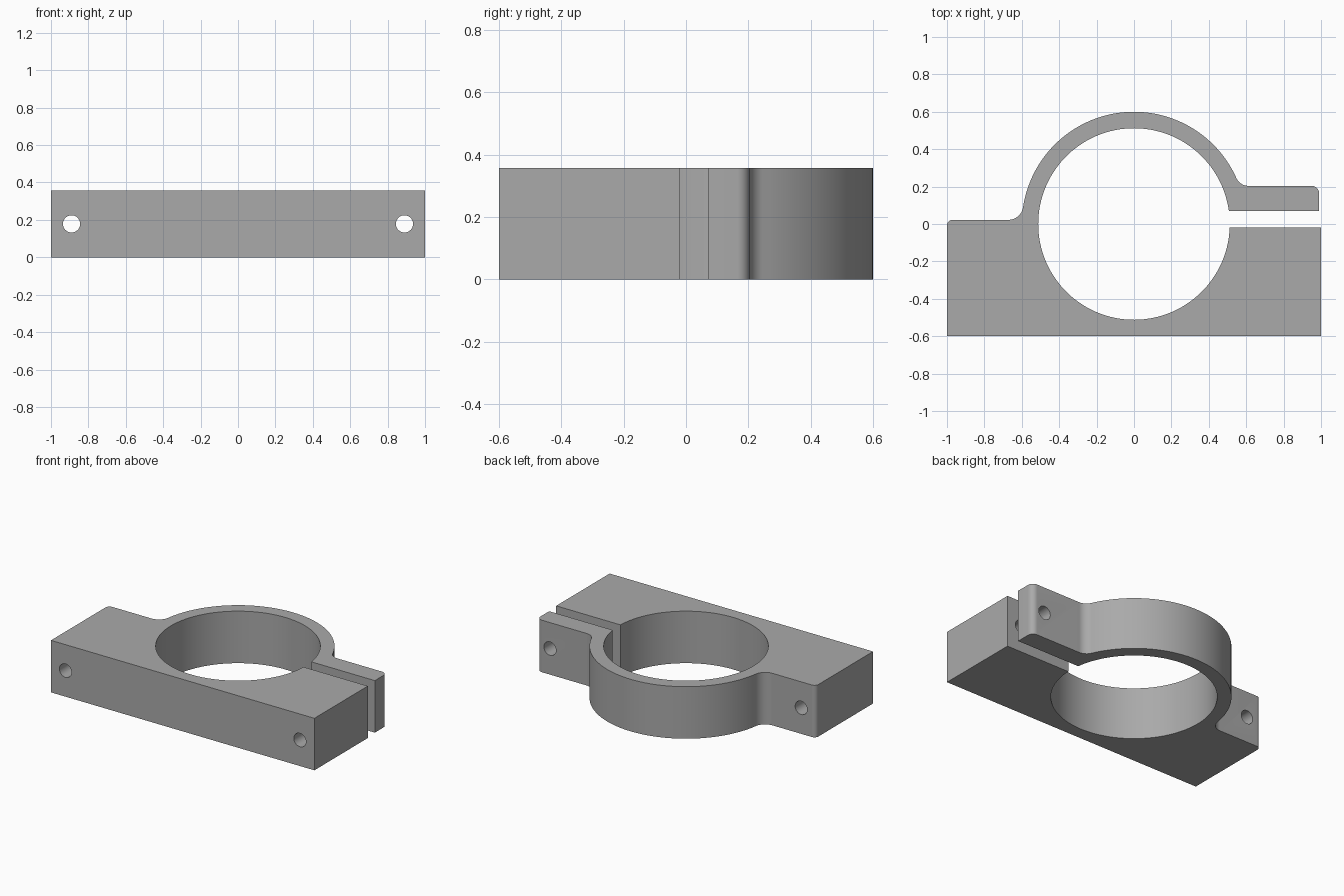
import bpy, bmesh
from math import sin, cos, asin, atan2, sqrt, pi, radians
from mathutils import Matrix

cube = bpy.data.objects.get("Cube")
if cube:
    bpy.data.objects.remove(cube, do_unlink=True)

HEIGHT = 0.357
BORE, RING = 0.512, 0.6            # inner and outer ring radius
FRONT, LIP, SLIT = -0.6, -0.02, 0.07
SHELF, EAR = 0.022, 0.204          # back faces of the block and the clamp ear
EAR_END = 0.99
HOLE_X, HOLE_R = 0.89, 0.046


def arc(cx, cy, r, start, end, steps):
    """Points along an arc, angles in radians."""
    angles = [start + (end - start) * i / steps for i in range(steps + 1)]
    return [(cx + r * cos(a), cy + r * sin(a)) for a in angles]


def fillet_centre(level, r):
    """Centre of a fillet between the ring and a flat at the given y."""
    cy = level + r
    return sqrt((RING + r) ** 2 - cy ** 2), cy


# Material
steel = bpy.data.materials.new("plain grey")
steel.use_nodes = True
colour = (0.4, 0.4, 0.4, 1)
steel.diffuse_color = colour
steel.node_tree.nodes["Principled BSDF"].inputs["Base Color"].default_value = colour

# Clamp outline, counter-clockwise
ear_f, shelf_f, ear_c, shelf_c = 0.07, 0.08, 0.04, 0.03
ex, ey = fillet_centre(EAR, ear_f)
sx, sy = fillet_centre(SHELF, shelf_f)
outline = [(-1, FRONT), (1, FRONT), (1, LIP)]
outline += arc(0, 0, BORE, asin(LIP / BORE), asin(SLIT / BORE) - 2 * pi, 120)
outline += [(EAR_END, SLIT)]
outline += arc(EAR_END - ear_c, EAR - ear_c, ear_c, 0, pi / 2, 10)
outline += arc(ex, ey, ear_f, -pi / 2, atan2(-ey, -ex), 12)
outline += arc(0, 0, RING, atan2(ey, ex), atan2(sy, -sx), 70)[1:-1]
outline += arc(-sx, sy, shelf_f, atan2(-sy, sx), -pi / 2, 14)
outline += arc(-1 + shelf_c, SHELF - shelf_c, shelf_c, pi / 2, pi, 10)

# Clamp body extruded upward
bm = bmesh.new()
base = bm.faces.new([bm.verts.new((x, y, 0)) for x, y in outline])
top = bmesh.ops.extrude_face_region(bm, geom=[base])["geom"]
bmesh.ops.translate(bm, vec=(0, 0, HEIGHT),
                    verts=[v for v in top if isinstance(v, bmesh.types.BMVert)])
bmesh.ops.recalc_face_normals(bm, faces=bm.faces)
mesh = bpy.data.meshes.new("clamp_body")
bm.to_mesh(mesh)
bm.free()
mesh.materials.append(steel)
body = bpy.data.objects.new("clamp_body", mesh)
bpy.context.collection.objects.link(body)

# Bolt holes running front to back
bm = bmesh.new()
for side in (-1, 1):
    place = Matrix.Translation((side * HOLE_X, 0, HEIGHT / 2)) @ Matrix.Rotation(radians(90), 4, "X")
    bmesh.ops.create_cone(bm, cap_ends=True, segments=40, radius1=HOLE_R,
                          radius2=HOLE_R, depth=2, matrix=place)
cut_mesh = bpy.data.meshes.new("bolt_hole_cutter")
bm.to_mesh(cut_mesh)
bm.free()
cut_mesh.materials.append(steel)
cutter = bpy.data.objects.new("bolt_hole_cutter", cut_mesh)
cutter.hide_render = True
bpy.context.collection.objects.link(cutter)

bpy.ops.object.select_all(action="DESELECT")
body.select_set(True)
bpy.context.view_layer.objects.active = body
cut = body.modifiers.new("bolt_holes", "BOOLEAN")
cut.operation = "DIFFERENCE"
cut.solver = "EXACT"
cut.object = cutter
bpy.ops.object.modifier_apply(modifier=cut.name)
bpy.data.objects.remove(cutter, do_unlink=True)

# Smooth the round walls, keep the edges crisp
bpy.ops.object.shade_smooth_by_angle(angle=radians(30))
